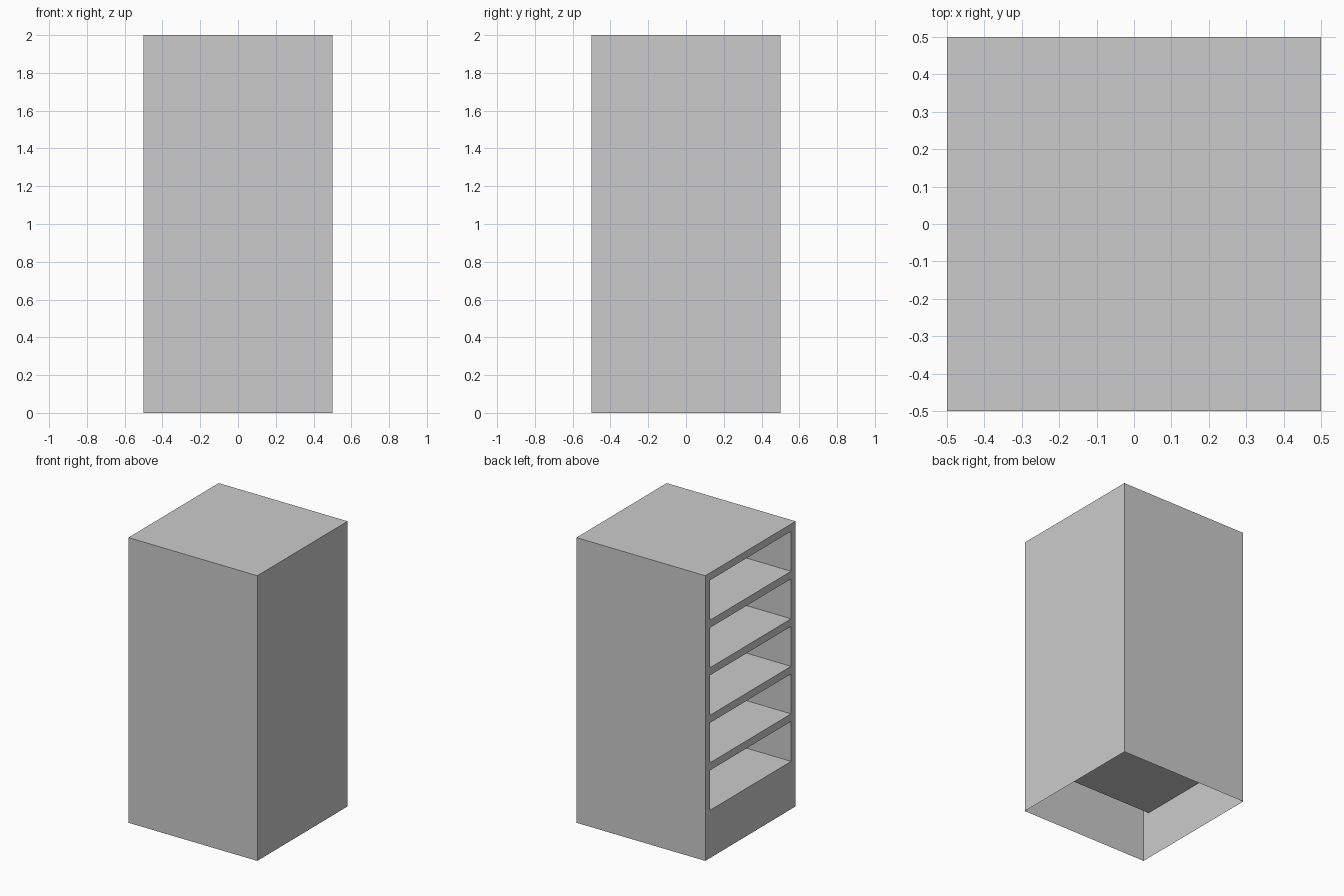
import bpy, bmesh

if "Cube" in bpy.data.objects:
    bpy.data.objects.remove(bpy.data.objects["Cube"])

SIZE, HEIGHT = 1.0, 2.0
SIDE = 0.45                      # half width of each compartment
DEPTH = 0.95
BAYS = [(0.335 + i / 3, 0.615 + i / 3) for i in range(5)]

bm = bmesh.new()

# Outer shell, open underneath
bmesh.ops.create_cube(bm, size=1)
for v in bm.verts:
    v.co = (v.co.x * SIZE, v.co.y * SIZE, (v.co.z + 0.5) * HEIGHT)
bm.normal_update()
bmesh.ops.delete(bm, geom=[f for f in bm.faces if f.normal.z < -0.5],
                 context='FACES_ONLY')


def left_faces():
    bm.normal_update()
    return [f for f in bm.faces if f.normal.x < -0.5]


def cut(co, no):
    faces = left_faces()
    edges = {e for f in faces for e in f.edges}
    verts = {v for f in faces for v in f.verts}
    bmesh.ops.bisect_plane(bm, geom=faces + list(edges) + list(verts),
                           plane_co=co, plane_no=no, dist=1e-5)


# Divide the open side into a frame and five bays
for y in (-SIDE, SIDE):
    cut((0, y, 0), (0, 1, 0))
for bay in BAYS:
    for z in bay:
        cut((0, 0, z), (0, 0, 1))

# Push the bays in to form shelf compartments
bays = []
for f in left_faces():
    c = f.calc_center_median()
    if abs(c.y) < 0.1 and any(a < c.z < b for a, b in BAYS):
        bays.append(f)
pushed = bmesh.ops.extrude_discrete_faces(bm, faces=bays)['faces']
bmesh.ops.translate(bm, vec=(DEPTH, 0, 0),
                    verts=list({v for f in pushed for v in f.verts}))

# Merge the frame back into clean flat faces
bmesh.ops.remove_doubles(bm, verts=bm.verts[:], dist=1e-5)
bm.normal_update()

mesh = bpy.data.meshes.new("shelf_cabinet")
bm.to_mesh(mesh)
bm.free()
cabinet = bpy.data.objects.new("shelf_cabinet", mesh)
bpy.context.collection.objects.link(cabinet)
